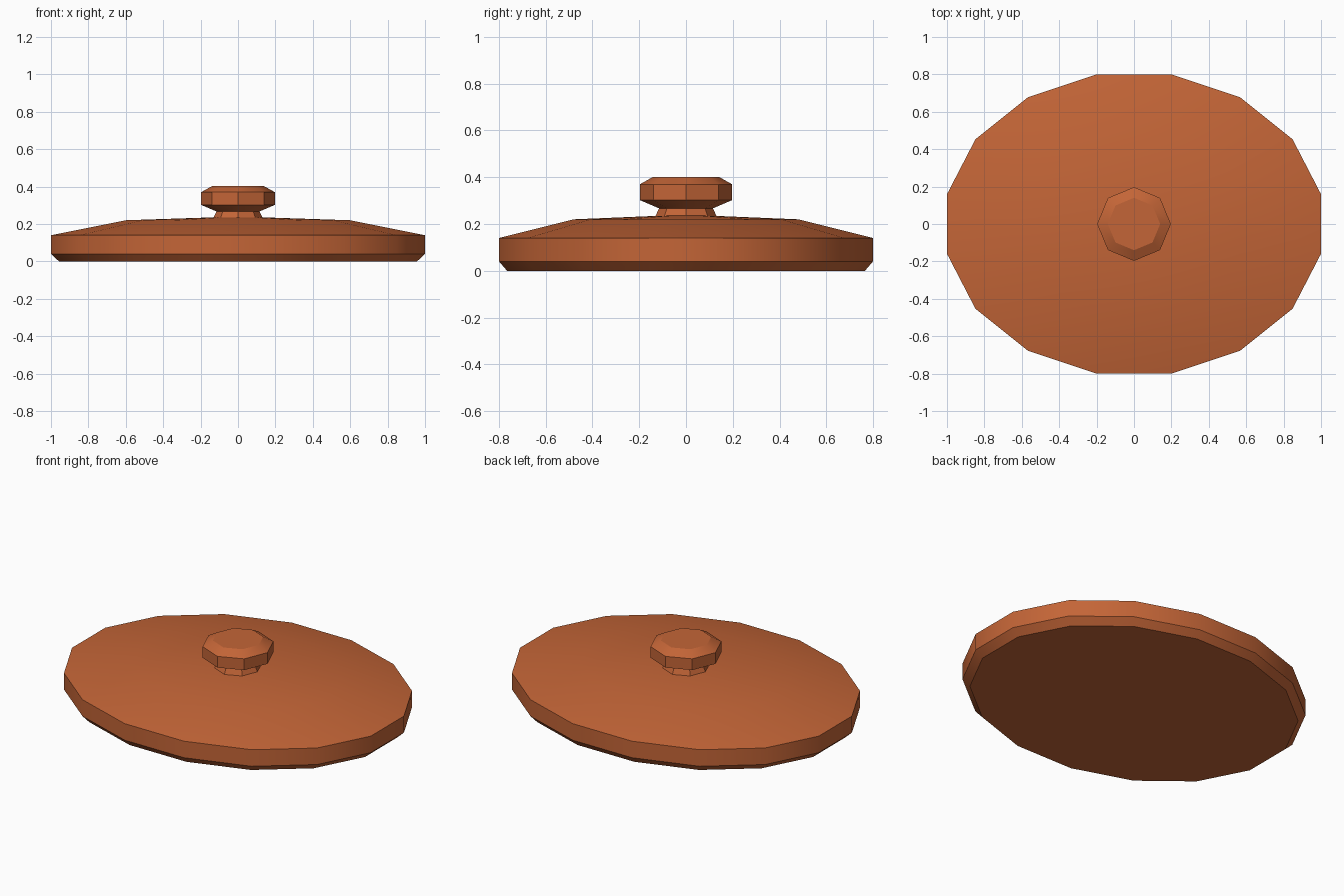
import bpy, bmesh, math

if "Cube" in bpy.data.objects:
    bpy.data.objects.remove(bpy.data.objects["Cube"])

clay = bpy.data.materials.new("terracotta")
clay.diffuse_color = (0.55, 0.13, 0.038, 1)
clay.use_nodes = True
clay.node_tree.nodes["Principled BSDF"].inputs["Base Color"].default_value = clay.diffuse_color


def lathe(name, profile, sides, rx, ry, phase):
    """Stack elliptical rings of (radius, z); a zero radius makes an apex."""
    bm = bmesh.new()
    rings = []
    for r, z in profile:
        if r == 0:
            rings.append([bm.verts.new((0, 0, z))] * sides)
            continue
        angles = [2 * math.pi * (i + phase) / sides for i in range(sides)]
        rings.append([bm.verts.new((r * rx * math.cos(a), r * ry * math.sin(a), z))
                      for a in angles])
    bm.faces.new(rings[0][::-1])
    for low, high in zip(rings, rings[1:]):
        for i in range(sides):
            j = (i + 1) % sides
            quad = [low[i], low[j], high[j], high[i]]
            bm.faces.new(list(dict.fromkeys(quad)))
    if profile[-1][0] > 0:
        bm.faces.new(rings[-1])
    bmesh.ops.recalc_face_normals(bm, faces=bm.faces)
    mesh = bpy.data.meshes.new(name)
    bm.to_mesh(mesh)
    bm.free()
    mesh.materials.append(clay)
    obj = bpy.data.objects.new(name, mesh)
    bpy.context.collection.objects.link(obj)
    bpy.ops.object.select_all(action='DESELECT')
    obj.select_set(True)
    bpy.context.view_layer.objects.active = obj
    bpy.ops.object.shade_smooth_by_angle(angle=math.radians(30))
    return obj


# Oval lid: chamfered foot, upright rim, shallow dome
k = 1 / math.cos(math.pi / 16)
lathe("lid", [(0.957, 0), (1, 0.04), (1, 0.14), (0.6, 0.22), (0, 0.24)],
      16, k, 0.8 * k, 0.5)

# Octagonal knob: neck sunk into the dome, flared head
lathe("knob", [(0.135, 0.225), (0.115, 0.267), (0.197, 0.302), (0.197, 0.37), (0.14, 0.402)],
      8, 1, 1, 0)
